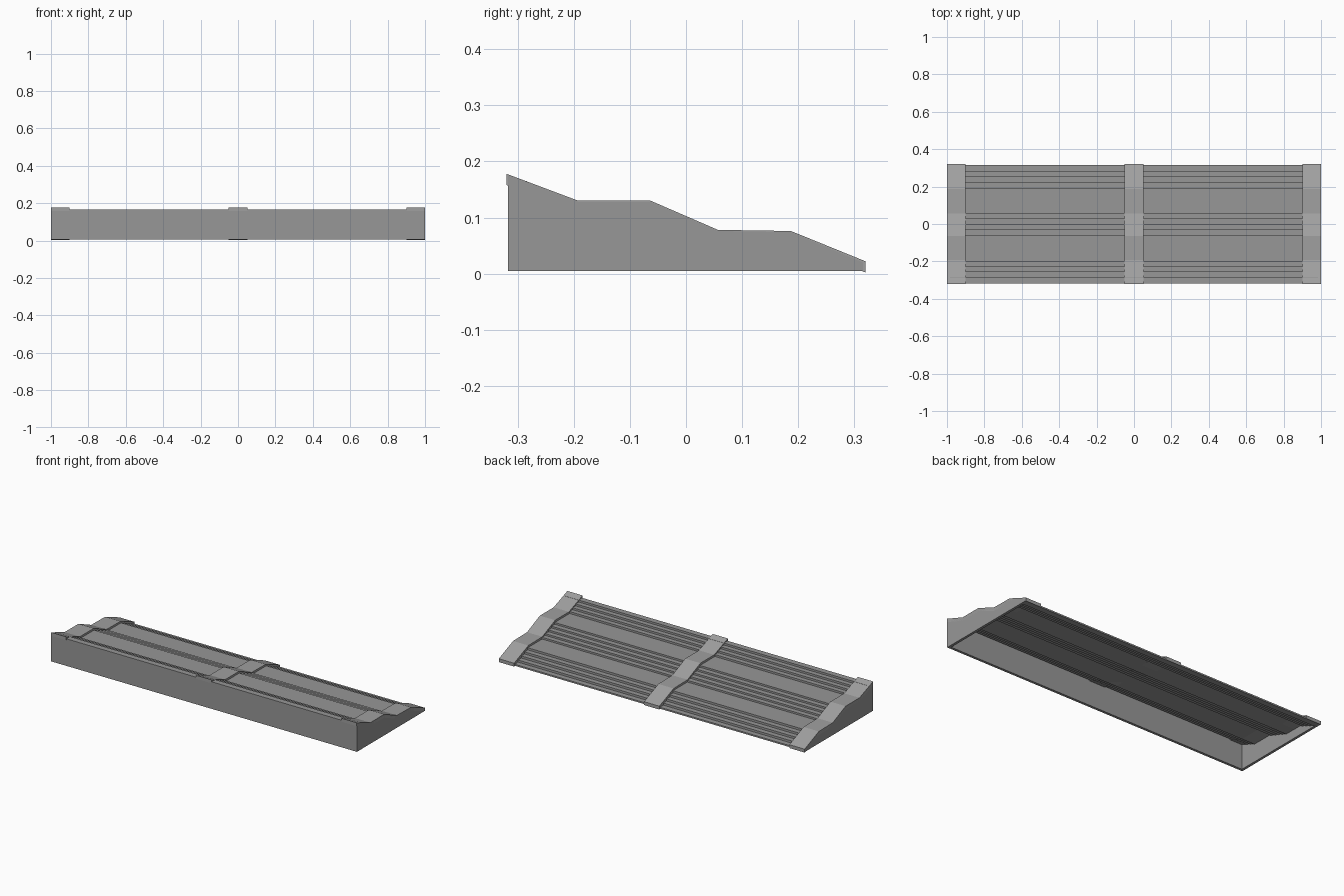
import bpy
import bmesh

cube = bpy.data.objects.get("Cube")
if cube:
    bpy.data.objects.remove(cube)


def material(name, value):
    mat = bpy.data.materials.new(name)
    mat.use_nodes = True
    colour = (value, value, value, 1)
    mat.diffuse_color = colour
    mat.node_tree.nodes["Principled BSDF"].inputs["Base Color"].default_value = colour
    return mat


BODY = material("grey", 0.31)
STRAP = material("light grey", 0.35)


def extrude_profile(name, profile, x0, x1, mat):
    """Extrude a closed (y, z) outline along x."""
    bm = bmesh.new()
    face = bm.faces.new([bm.verts.new((x0, y, z)) for y, z in profile])
    out = bmesh.ops.extrude_face_region(bm, geom=[face])
    moved = [v for v in out["geom"] if isinstance(v, bmesh.types.BMVert)]
    bmesh.ops.translate(bm, verts=moved, vec=(x1 - x0, 0, 0))
    bmesh.ops.recalc_face_normals(bm, faces=bm.faces)
    mesh = bpy.data.meshes.new(name)
    bm.to_mesh(mesh)
    bm.free()
    mesh.materials.append(mat)
    obj = bpy.data.objects.new(name, mesh)
    bpy.context.collection.objects.link(obj)
    return obj


# Stepped deck: three flights of small risers with two flat landings
FRONT, BACK, BASE = -0.317, 0.315, 0.005
flights = [  # first riser y, last riser y, riser count, start z, end z
    (-0.283, -0.198, 4, 0.165, 0.118),
    (-0.059, 0.059, 5, 0.118, 0.065),
    (0.193, 0.283, 4, 0.065, 0.014),
]
stairs = [(FRONT, 0.165)]
for y0, y1, count, z0, z1 in flights:
    drop = (z0 - z1) / count
    for i in range(count):
        y = y0 + (y1 - y0) * i / (count - 1)
        stairs += [(y, z0 - drop * i), (y, z0 - drop * (i + 1))]
stairs.append((BACK, 0.014))
THICK = 0.008
under = [(y - THICK * 0.5, z - THICK) for y, z in reversed(stairs[1:-1])]
deck = stairs + [(BACK, BASE)] + under + [(FRONT, 0.165 - THICK)]
extrude_profile("stepped_deck", deck, -0.985, 0.985, BODY)

# Tall front wall
wall = [(FRONT, BASE), (FRONT, 0.164), (FRONT + 0.015, 0.164), (FRONT + 0.015, BASE)]
extrude_profile("front_wall", wall, -0.985, 0.985, BODY)

# Strap line running over the flights
strap_top = [(-0.32, 0.178), (-0.192, 0.13), (-0.063, 0.13),
             (0.057, 0.078), (0.187, 0.076), (0.32, 0.022)]
strap_under = [(y, z - 0.02) for y, z in reversed(strap_top)]

# Side walls closing the ends below the straps
side = [(FRONT, BASE)] + [(max(FRONT, min(BACK, y)), z - 0.002) for y, z in strap_top]
side.append((BACK, BASE))
for name, sign in (("left_side_wall", 1), ("right_side_wall", -1)):
    extrude_profile(name, side, sign * 0.985, sign, BODY)

# Three cover straps
for name, x0, x1 in (("right_strap", -1, -0.9), ("middle_strap", -0.05, 0.05),
                     ("left_strap", 0.9, 1)):
    extrude_profile(name, strap_top + strap_under, x0, x1, STRAP)
